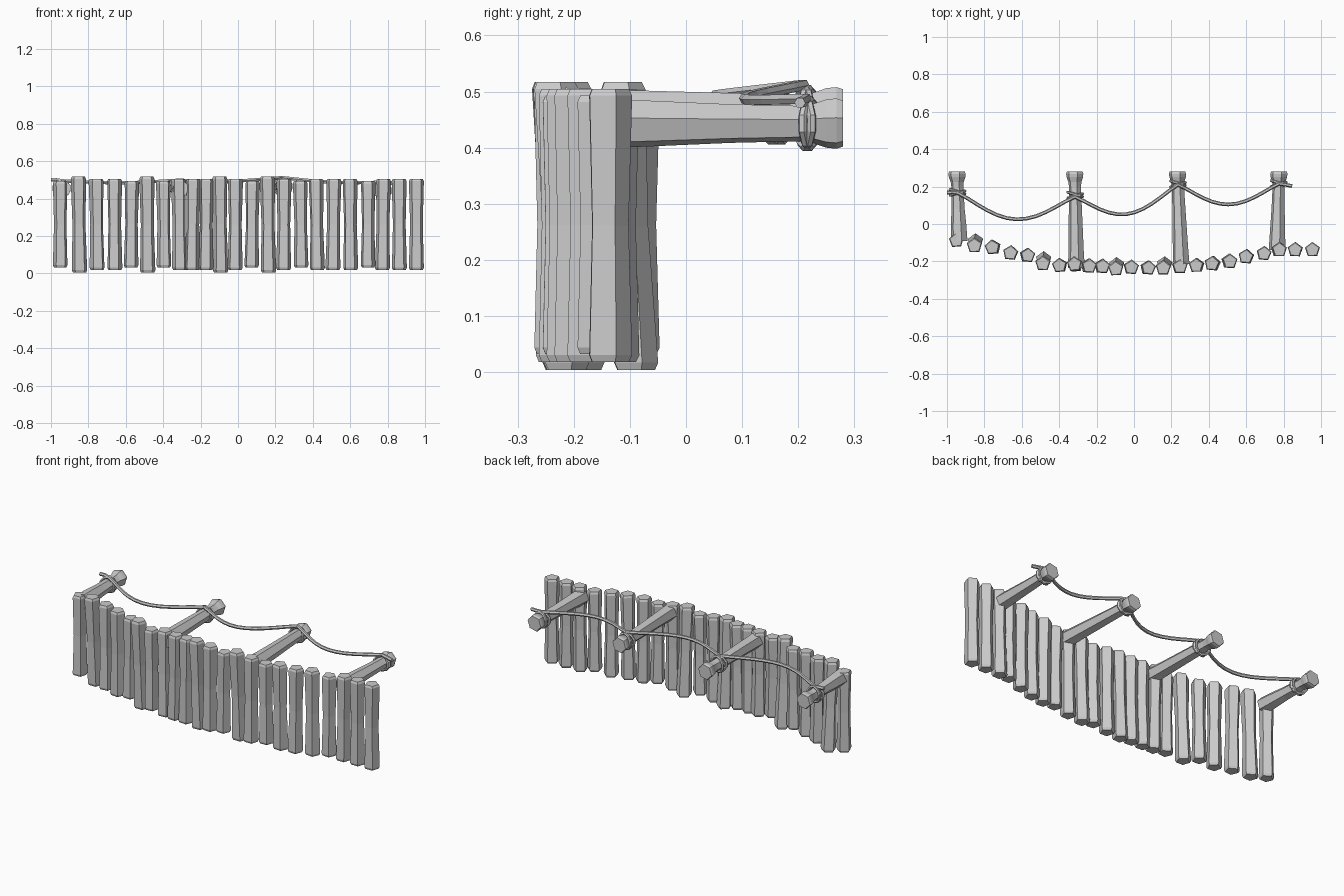
import bpy, bmesh, math, random
from mathutils import Vector

if "Cube" in bpy.data.objects:
    bpy.data.objects.remove(bpy.data.objects["Cube"])

random.seed(4)


def loft(name, rings):
    """Skin a list of equal-length point rings and cap both ends."""
    bm = bmesh.new()
    loops = [[bm.verts.new(p) for p in r] for r in rings]
    n = len(loops[0])
    for a, b in zip(loops, loops[1:]):
        for i in range(n):
            j = (i + 1) % n
            bm.faces.new((a[i], a[j], b[j], b[i]))
    bm.faces.new(loops[0])
    bm.faces.new(loops[-1])
    bmesh.ops.recalc_face_normals(bm, faces=bm.faces)
    me = bpy.data.meshes.new(name)
    bm.to_mesh(me)
    bm.free()
    ob = bpy.data.objects.new(name, me)
    bpy.context.collection.objects.link(ob)
    return ob


def rope(name, pts, radius, cyclic=False):
    cu = bpy.data.curves.new(name, 'CURVE')
    cu.dimensions = '3D'
    cu.bevel_depth = radius
    cu.bevel_resolution = 1
    cu.use_fill_caps = True
    sp = cu.splines.new('POLY')
    sp.points.add(len(pts) - 1)
    for p, co in zip(sp.points, pts):
        p.co = (*co, 1)
    sp.use_cyclic_u = cyclic
    sp.use_smooth = False
    ob = bpy.data.objects.new(name, cu)
    bpy.context.collection.objects.link(ob)
    return ob


# Planks: x, y, end inset (short < 0 < long), tilt of the upper end in y
planks = [(-.95, -.088, -1, 0), (-.85, -.104, 1, -.024), (-.755, -.125, 0, 0),
          (-.66, -.155, 0, 0), (-.57, -.168, -1, 0), (-.485, -.2, 1, -.024),
          (-.397, -.222, -1, 0), (-.315, -.217, 0, .004), (-.242, -.225, 0, 0),
          (-.17, -.227, 0, 0), (-.095, -.229, 1, -.02), (-.015, -.232, 0, 0),
          (.075, -.235, -1, 0), (.16, -.225, 1, -.02), (.245, -.228, 0, 0),
          (.335, -.222, -1, 0), (.42, -.212, 0, 0), (.51, -.2, 0, 0),
          (.6, -.175, 0, 0), (.695, -.158, -1, 0), (.775, -.138, 0, 0),
          (.862, -.138, 0, 0), (.954, -.138, 0, 0)]
for k, (px, py, size, tilt) in enumerate(planks):
    z0, z1 = .018 - .014 * size, .505 + .012 * size
    R = .042 + .001 * size
    lean = random.uniform(-.004, .004) if 0 < k < 22 else 0
    rot = random.uniform(-.12, .12)
    rings = []
    for f, s in ((0, .86), (.025, 1), (.5, .85), (.975, 1), (1, .86)):
        c = Vector((px + lean * (f - .5) * 2, py + tilt * (f - .5), z0 + (z1 - z0) * f))
        rings.append([c + Vector((math.sin(rot + i * math.tau / 5),
                                  math.cos(rot + i * math.tau / 5), 0)) * R * s
                      for i in range(5)])
    loft(f"plank_{k + 1:02d}", rings)

# Posts: base x, base y, head x, centre z, rope y
posts = [(-.935, -.09, -.947, .455, .165), (-.308, -.235, -.317, .455, .15),
         (.252, -.215, .232, .463, .21), (.765, -.14, .775, .443, .212)]
for k, (bx, by, hx, z, ry) in enumerate(posts):
    at = lambda y: Vector((bx + (hx - bx) * (y - by) / (.28 - by), y, z))
    profile = [(by, .046), (by + .09, .042), (.08, .036), (.2, .033),
               (.225, .036), (.25, .045), (.268, .047), (.28, .043)]
    rings = [[at(y) + Vector((math.sin(i * math.tau / 6 + .3), 0,
                              math.cos(i * math.tau / 6 + .3))) * r
              for i in range(6)] for y, r in profile]
    loft(f"post_{k + 1}", rings)
    # Two tilted rope wraps around the post
    for w, slope in enumerate((.3, -.3)):
        c = at(ry + .008 * w)
        pts = [c + Vector((math.sin(a) * .042, math.sin(a) * .042 * slope, math.cos(a) * .042))
               for a in (i * math.tau / 10 for i in range(10))]
        rope(f"rope_wrap_{k + 1}_{w + 1}", pts, .008, True)

# Long sagging rope: knots at the posts, with a low point between them
knots = [(-.94, .165, .495), (-.317, .145, .498), (.235, .21, .512), (.775, .215, .487)]
sags = [.13, .125, .108]
path = [Vector((-1, .168, .5)), Vector((-.97, .17, .5))]
for (a, b, sag) in zip(knots, knots[1:], sags):
    for i in range(12):
        t = i / 12
        p = Vector(a).lerp(Vector(b), t)
        bow = (math.sin(math.pi * t) ** 1.15)
        p.y -= sag * bow
        p.z -= .012 * bow
        path.append(p)
path += [Vector(knots[-1]), Vector((.81, .21, .483)), Vector((.845, .203, .48))]
rope("hand_rope", path, .01)
